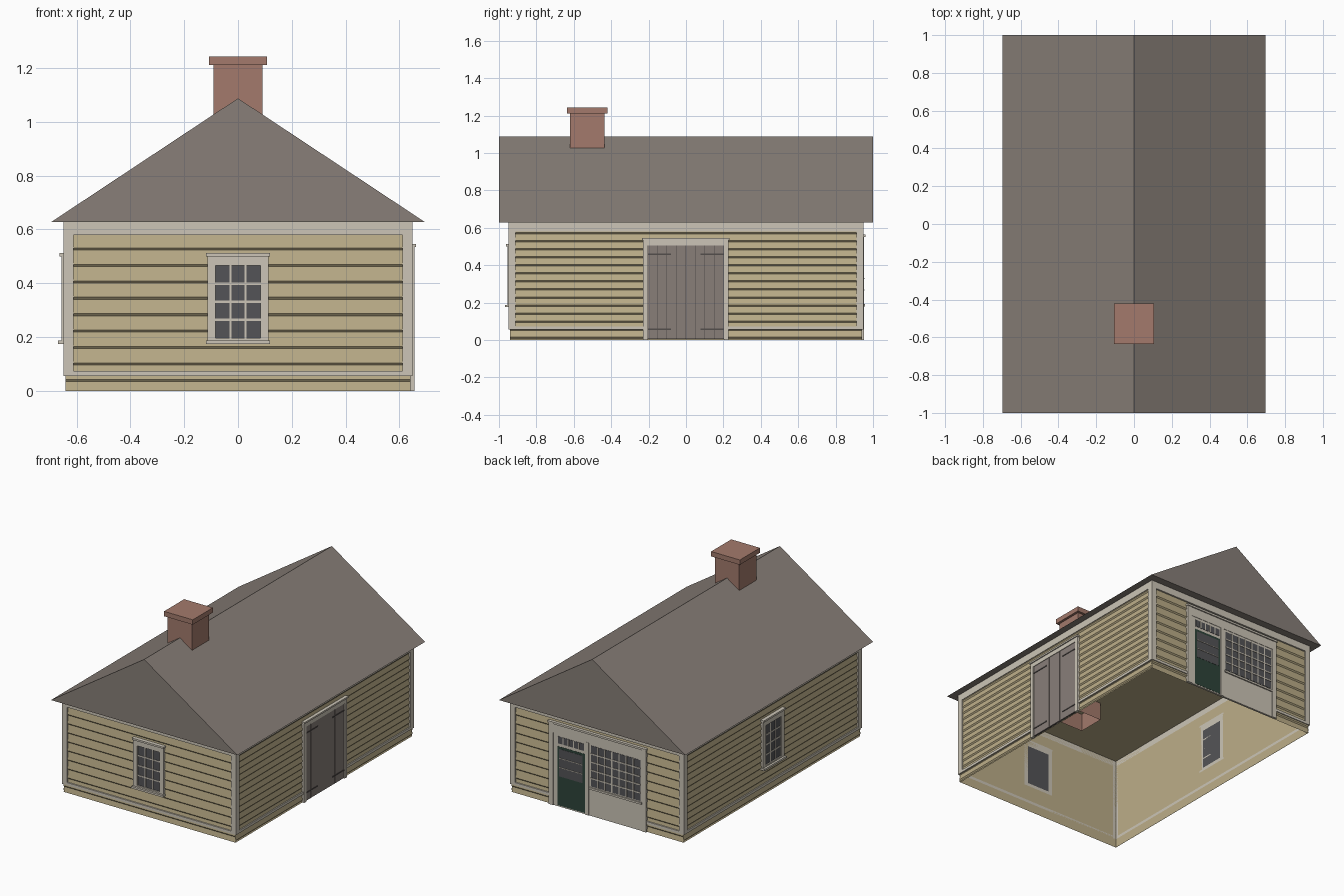
import bpy, bmesh, math
from mathutils import Matrix, Vector

cube = bpy.data.objects.get("Cube")
if cube:
    bpy.data.objects.remove(cube, do_unlink=True)


def material(name, r, g, b):
    lin = [((c / 255 + 0.055) / 1.055) ** 2.4 for c in (r, g, b)] + [1.0]
    m = bpy.data.materials.new(name)
    m.use_nodes = True
    m.diffuse_color = lin
    m.node_tree.nodes["Principled BSDF"].inputs["Base Color"].default_value = lin
    return m


SIDING = material("tan siding", 188, 174, 137)
TRIM = material("cream trim", 204, 197, 183)
ROOF = material("grey brown shingle", 136, 127, 120)
DOOR = material("weathered door", 136, 126, 121)
BRICK = material("brick", 163, 122, 108)
GLASS = material("dark glass", 84, 84, 87)
GREEN = material("dark green paint", 46, 68, 58)
IRON = material("dark iron", 82, 77, 75)

HX, HY, EAVE = 0.635, 0.935, 0.627
# wall name -> (turn about z, distance from centre, half width)
WALLS = {
    "front": (0, HY, HX),
    "right": (1, HX, HY),
    "back": (2, HY, HX),
    "left": (3, HX, HY),
}


def finish(name, bm, mat):
    me = bpy.data.meshes.new(name)
    bm.to_mesh(me)
    bm.free()
    me.materials.append(mat)
    ob = bpy.data.objects.new(name, me)
    bpy.context.collection.objects.link(ob)
    return ob


def add_box(bm, lo, hi):
    lo, hi = Vector(lo), Vector(hi)
    mat = Matrix.Translation((lo + hi) / 2) @ Matrix.Diagonal((*(hi - lo), 1))
    return bmesh.ops.create_cube(bm, size=1, matrix=mat)["verts"]


def turn(bm, wall):
    bm.transform(Matrix.Rotation(WALLS[wall][0] * math.pi / 2, 4, "Z"))


def boards(name, wall, mat, items):
    """Boxes on a wall: (u0, u1, z0, z1, outer depth[, inner depth])."""
    bm = bmesh.new()
    dist = WALLS[wall][1]
    for u0, u1, z0, z1, d, *inner in items:
        back = inner[0] if inner else 0
        add_box(bm, (u0, -dist - d, z0), (u1, -dist - back, z1))
    turn(bm, wall)
    return finish(f"{wall}_{name}", bm, mat)


def siding(wall, pitch, start):
    """Overlapping clapboards as one sawtooth sheet."""
    _, dist, half = WALLS[wall]
    lip, half = 0.008, half + 0.006
    prof = [(0, 0.006)]
    z = start
    while z + lip < EAVE - 0.01:
        prof += [(z, 0.001), (z + lip, 0.008)]
        z += pitch
    prof.append((EAVE, 0.003))
    bm = bmesh.new()
    rows = [[bm.verts.new((u, -dist - d, z)) for u in (-half, half)] for z, d in prof]
    for a, b in zip(rows, rows[1:]):
        bm.faces.new((a[0], a[1], b[1], b[0]))
    turn(bm, wall)
    finish(f"{wall}_clapboards", bm, SIDING)


def panes(name, wall, u0, u1, z0, z1, cols, rows, d, bar=0.008):
    """Glass sheet with a grid of glazing bars."""
    boards(name + "_glass", wall, GLASS, [(u0, u1, z0, z1, d)])
    h = bar / 2
    bars = []
    for i in range(1, cols):
        u = u0 + (u1 - u0) * i / cols
        bars.append((u - h, u + h, z0, z1, d + 0.003))
    for i in range(1, rows):
        z = z0 + (z1 - z0) * i / rows
        bars.append((u0, u1, z - h, z + h, d + 0.003))
    if bars:
        boards(name + "_bars", wall, TRIM, bars)


def surround(u0, u1, z0, z1, side, top, bottom, d):
    """Four boards around an opening."""
    return [
        (u0 - side, u0, z0 - bottom, z1 + top, d),
        (u1, u1 + side, z0 - bottom, z1 + top, d),
        (u0, u1, z1, z1 + top, d),
        (u0, u1, z0 - bottom, z0, d),
    ]


def sash_window(wall):
    u, z0, z1 = 0.083, 0.197, 0.465
    panes("window", wall, -u, u, z0, z1, 3, 4, 0.012)
    boards("window_casing", wall, TRIM, surround(-u, u, z0, z1, 0.03, 0.04, 0.02, 0.02))
    boards("window_sill_and_cap", wall, TRIM, [
        (-0.118, 0.118, 0.175, 0.188, 0.034),
        (-0.118, 0.118, 0.5, 0.512, 0.028),
    ])


# Wall shell, open underneath
bm = bmesh.new()
add_box(bm, (-HX, -HY, 0), (HX, HY, 0.62))
bmesh.ops.delete(bm, geom=[f for f in bm.faces if f.normal.z < -0.5], context="FACES")
finish("wall_shell", bm, SIDING)

# Clapboards and the trim frame on every wall
for wall, (_, dist, half) in WALLS.items():
    long_wall = wall in ("left", "right")
    siding(wall, *((0.043, 0.008) if long_wall else (0.061, 0.035)))
    w = half + 0.013
    boards("trim_frame", wall, TRIM, [
        (-w, -w + 0.037, 0.055, EAVE, 0.013),
        (w - 0.037, w, 0.055, EAVE, 0.013),
        (-w, w, 0.58, EAVE, 0.0128),
        (-w, w, 0.055, 0.073, 0.0128),
    ])

# Gable roof
bm = bmesh.new()
ends = [[bm.verts.new((x, y, z)) for x, z in ((-0.695, EAVE), (0.695, EAVE), (0, 1.087))]
        for y in (-1, 1)]
bm.faces.new(ends[0])
bm.faces.new(ends[1][::-1])
for i in range(3):
    j = (i + 1) % 3
    bm.faces.new((ends[0][j], ends[0][i], ends[1][i], ends[1][j]))
bmesh.ops.recalc_face_normals(bm, faces=bm.faces)
finish("roof", bm, ROOF)

# Chimney, open below
CY = -0.528
bm = bmesh.new()
add_box(bm, (-0.091, CY - 0.091, 0.5), (0.091, CY + 0.091, 1.215))
bmesh.ops.delete(bm, geom=[f for f in bm.faces if f.normal.z < -0.5], context="FACES")
finish("chimney_shaft", bm, BRICK)
bm = bmesh.new()
add_box(bm, (-0.107, CY - 0.107, 1.21), (0.107, CY + 0.107, 1.243))
finish("chimney_cap", bm, BRICK)

# Sash windows
for wall in ("front", "left"):
    sash_window(wall)

# Plank double doors with strap hinges
boards("plank_door_backing", "right", IRON, [(-0.205, 0.202, 0.004, 0.506, 0.0135)])
step = 0.407 / 8
boards("door_planks", "right", DOOR, [
    (-0.205 + i * step + 0.001, -0.205 + (i + 1) * step - 0.001, 0.004, 0.506, 0.016)
    for i in range(8)
])
boards("door_hinges", "right", IRON, [
    (u, u + 0.125, z, z + 0.008, 0.019) for u in (-0.205, 0.077) for z in (0.053, 0.455)
])
boards("door_frame", "right", TRIM, [
    (-0.23, -0.205, 0, 0.535, 0.02),
    (0.202, 0.227, 0, 0.535, 0.02),
    (-0.205, 0.202, 0.506, 0.535, 0.02),
    (-0.235, 0.232, 0.535, 0.546, 0.027),
])

# Shop front: panelling, pilasters and cornice
boards("shop_panel", "back", TRIM, [(-0.355, 0.365, 0, 0.55, 0.0135)])
boards("shop_pilasters", "back", TRIM, [
    (-0.358, -0.325, 0, 0.55, 0.018),
    (0.338, 0.368, 0, 0.55, 0.018),
    (-0.085, -0.06, 0, 0.49, 0.018),
    (-0.325, 0.338, 0.49, 0.55, 0.016),
])
boards("shop_cornice", "back", TRIM, [(-0.362, 0.372, 0.55, 0.563, 0.024)])

# Shop door with transom
boards("shop_door", "back", GREEN, [(-0.295, -0.09, 0.008, 0.405, 0.015)])
panes("shop_door", "back", -0.28, -0.105, 0.205, 0.39, 1, 3, 0.0165, 0.004)
panes("transom", "back", -0.29, -0.095, 0.425, 0.472, 5, 1, 0.015)

# Shop window
panes("shop_window", "back", -0.045, 0.325, 0.2, 0.475, 7, 5, 0.015)
boards("shop_window_sill", "back", TRIM, [(-0.055, 0.335, 0.18, 0.193, 0.022)])
